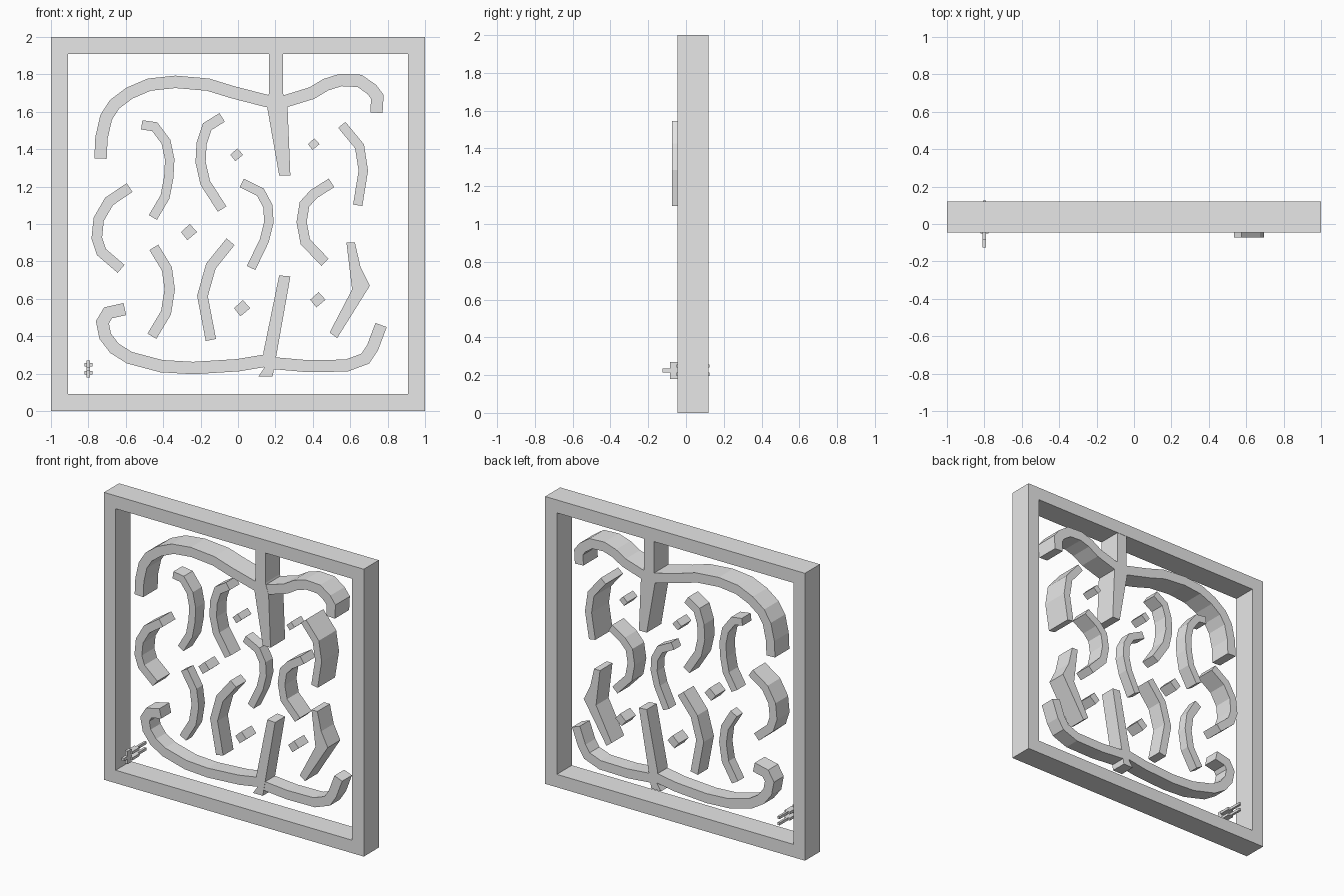
import bpy
import bmesh
from mathutils import Vector

BACK = 0.118

start_cube = bpy.data.objects.get("Cube")
if start_cube:
    bpy.data.objects.remove(start_cube, do_unlink=True)

grey = bpy.data.materials.new("plain_grey")
grey.use_nodes = True
grey.diffuse_color = (0.8, 0.8, 0.8, 1)
grey.node_tree.nodes["Principled BSDF"].inputs["Base Color"].default_value = grey.diffuse_color


def finish(name, bm):
    """Turn a bmesh into a named, coloured object."""
    bmesh.ops.recalc_face_normals(bm, faces=bm.faces)
    mesh = bpy.data.meshes.new(name)
    bm.to_mesh(mesh)
    bm.free()
    mesh.materials.append(grey)
    obj = bpy.data.objects.new(name, mesh)
    bpy.context.collection.objects.link(obj)
    return obj


def add_prism(bm, outline, front, back):
    """Extrude an outline drawn in x and z along y."""
    face = bm.faces.new([bm.verts.new((x, front, z)) for x, z in outline])
    extruded = bmesh.ops.extrude_face_region(bm, geom=[face], use_keep_orig=True)["geom"]
    moved = [item for item in extruded if isinstance(item, bmesh.types.BMVert)]
    bmesh.ops.translate(bm, verts=moved, vec=(0, back - front, 0))


def prism(name, outline, front, back=BACK):
    bm = bmesh.new()
    add_prism(bm, outline, front, back)
    return finish(name, bm)


def stroke(name, path, width, front):
    """Widen a path into a band with mitred bends, then extrude it."""
    points = [Vector(p) for p in path]
    left, right = [], []
    for i, point in enumerate(points):
        before = point - points[i - 1] if i else points[i + 1] - point
        after = points[i + 1] - point if i < len(points) - 1 else before
        before, after = before.normalized(), after.normalized()
        tangent = (before + after).normalized()
        side = Vector((-tangent.y, tangent.x)) * (width / 2 / max(tangent.dot(after), 0.6))
        left.append(point + side)
        right.append(point - side)
    return prism(name, left + right[::-1], front)


def add_box(bm, low, high):
    outline = [(low[0], low[2]), (high[0], low[2]), (high[0], high[2]), (low[0], high[2])]
    add_prism(bm, outline, low[1], high[1])


# Square frame: four mitred sides sharing their corners
frame = bmesh.new()
corners = [(-1, -1), (1, -1), (1, 1), (-1, 1)]
rings = []
for half, y in ((1, -0.045), (0.91, -0.045), (0.91, 0.12), (1, 0.12)):
    rings.append([frame.verts.new((half * x, y, 1 + half * z)) for x, z in corners])
for r in range(4):
    near, far = rings[r], rings[(r + 1) % 4]
    for c in range(4):
        d = (c + 1) % 4
        frame.faces.new((near[c], near[d], far[d], far[c]))
finish("frame", frame)

# Large upper branch and its hanging stem
stroke("upper_branch_right",
       [(-.735, 1.35), (-.73, 1.46), (-.705, 1.57), (-.66, 1.64), (-.58, 1.7), (-.475, 1.745),
        (-.335, 1.76), (-.16, 1.745), (-.03, 1.705), (.145, 1.66), (.2, 1.65)], .066, -.04)
stroke("upper_branch_left",
       [(.2, 1.64), (.265, 1.66), (.395, 1.7), (.47, 1.745), (.55, 1.77), (.65, 1.765),
        (.715, 1.72), (.745, 1.68), (.74, 1.595)], .066, -.04)
prism("upper_stem",
      [(.165, 1.92), (.165, 1.7), (.155, 1.63), (.22, 1.26), (.28, 1.26),
       (.265, 1.62), (.24, 1.7), (.24, 1.92)], -.042)

# Large lower branch and its rising stem
stroke("lower_branch_right",
       [(-.605, .545), (-.695, .525), (-.725, .475), (-.71, .4), (-.66, .335), (-.58, .285),
        (-.41, .24), (-.24, .23), (0, .245), (.15, .27)], .066, .01)
stroke("lower_branch_left",
       [(.15, .255), (.2, .255), (.37, .24), (.58, .243), (.68, .28), (.72, .34), (.765, .46)],
       .064, .01)
prism("lower_stem",
      [(.22, .725), (.28, .72), (.185, .185), (.11, .185), (.14, .23), (.135, .31)], .008)

# Curved bars, upper row
stroke("upper_bar_right",
       [(-.515, 1.53), (-.445, 1.52), (-.385, 1.44), (-.365, 1.345), (-.37, 1.25),
        (-.39, 1.145), (-.455, 1.035)], .05, .02)
stroke("upper_bar_middle",
       [(-.085, 1.57), (-.165, 1.52), (-.195, 1.43), (-.2, 1.33), (-.175, 1.22), (-.085, 1.08)],
       .054, .01)
stroke("upper_bar_left", [(.555, 1.53), (.65, 1.415), (.67, 1.285), (.64, 1.1)], .05, -.073)

# Curved bars, middle row
stroke("middle_bar_right",
       [(-.58, 1.195), (-.69, 1.12), (-.745, 1.025), (-.755, .925), (-.73, .85), (-.625, .76)],
       .056, -.02)
stroke("middle_bar_centre",
       [(.02, 1.22), (.12, 1.17), (.16, 1.095), (.165, 1.01), (.14, .91), (.07, .765)], .05, .04)
stroke("middle_bar_left",
       [(.5, 1.22), (.405, 1.16), (.355, 1.105), (.34, 1.01), (.36, .905), (.465, .795)],
       .054, -.01)

# Curved bars, lower row
stroke("lower_bar_right",
       [(-.45, .875), (-.38, .76), (-.365, .65), (-.385, .525), (-.46, .4)], .055, .05)
stroke("lower_bar_middle", [(-.04, .905), (-.145, .775), (-.19, .615), (-.145, .38)], .056, .005)
prism("lower_bar_left",
      [(.58, .9), (.625, .9), (.655, .77), (.705, .67), (.53, .39), (.49, .42), (.61, .65)], -.02)

# Small diamond studs between the bars
diamonds = {
    "right": (-.262, .957, .043),
    "upper_centre": (-.007, 1.37, .034),
    "upper_left": (.405, 1.427, .031),
    "lower_centre": (.022, .55, .043),
    "lower_left": (.427, .595, .041),
}
for place, (x, z, r) in diamonds.items():
    outline = [(x - r, z), (x + .1 * r, z + r), (x + r, z), (x - .2 * r, z - r)]
    prism("diamond_" + place, outline, 0, .11)

# Little latch in the lower corner: plate, pin, two prongs with cross pieces
latch = bmesh.new()
add_box(latch, (-.81, -.085, .18), (-.79, -.045, .27))
add_box(latch, (-.81, -.125, .215), (-.79, -.085, .235))
for z in (.205, .248):
    add_box(latch, (-.808, -.045, z - .009), (-.792, .125, z + .009))
    add_box(latch, (-.82, -.05, z - .009), (-.778, .03, z + .009))
finish("corner_latch", latch)
